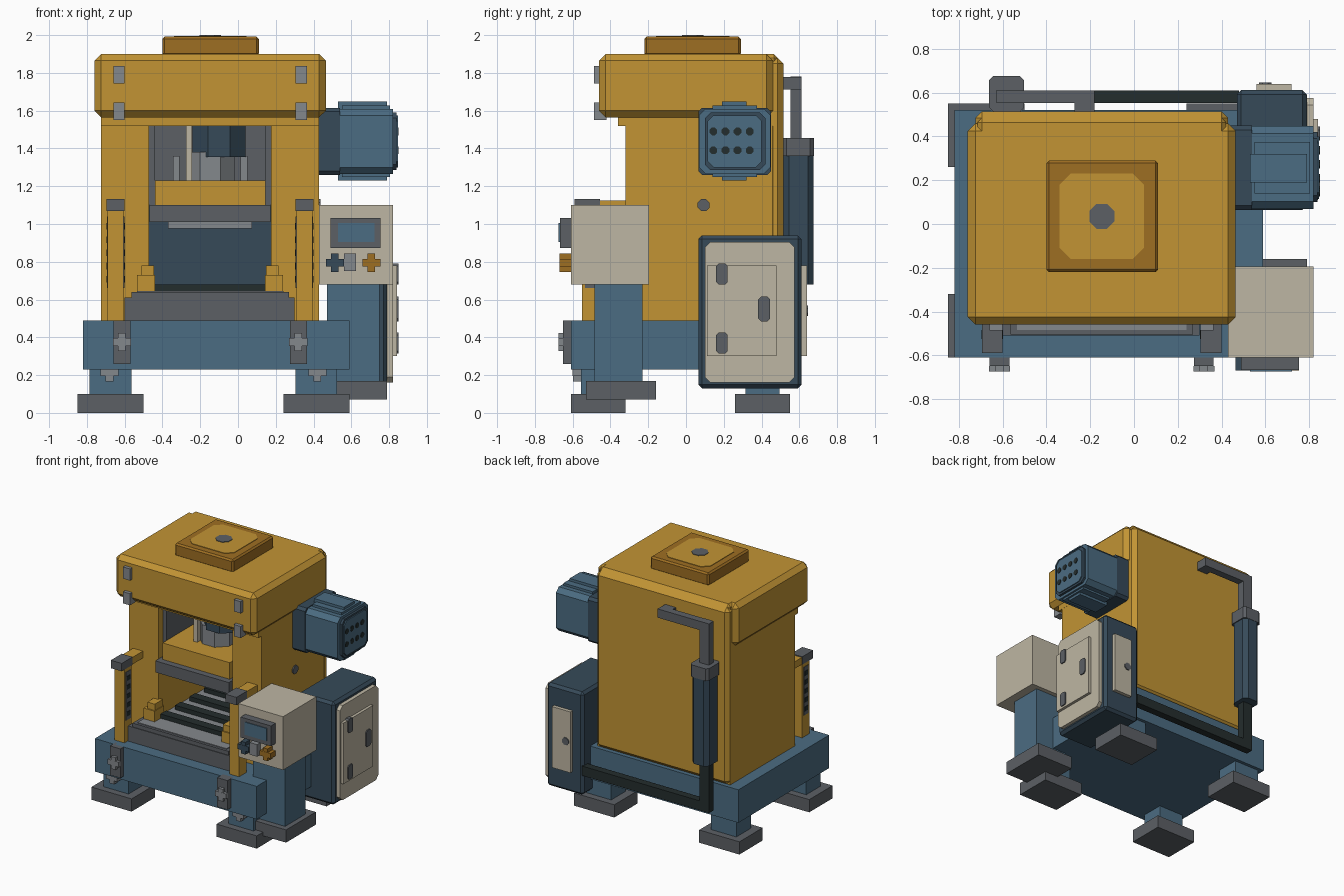
import bpy, bmesh, math
from mathutils import Matrix, Vector

cube = bpy.data.objects.get("Cube")
if cube:
    bpy.data.objects.remove(cube, do_unlink=True)


def material(name, r, g, b):
    def lin(c):
        c /= 255
        return c / 12.92 if c <= 0.04045 else ((c + 0.055) / 1.055) ** 2.4
    col = (lin(r), lin(g), lin(b), 1)
    m = bpy.data.materials.new(name)
    m.use_nodes = True
    m.diffuse_color = col
    m.node_tree.nodes["Principled BSDF"].inputs["Base Color"].default_value = col
    return m


ORANGE = material("machine orange", 194, 148, 52)
BRONZE = material("dark orange", 158, 110, 34)
BLUE = material("steel blue", 75, 108, 130)
NAVY = material("dark blue", 54, 74, 89)
GREY = material("dark grey", 92, 96, 101)
SILVER = material("light grey", 132, 136, 140)
BEIGE = material("beige", 190, 182, 163)
BLACK = material("near black", 36, 45, 45)


def finish(name, bm, mat):
    me = bpy.data.meshes.new(name)
    bm.to_mesh(me)
    bm.free()
    me.materials.append(mat)
    ob = bpy.data.objects.new(name, me)
    bpy.context.collection.objects.link(ob)
    return ob


def box(name, mat, x0, x1, y0, y1, z0, z1, bevel=0, axis=None):
    """Box from its limits; bevels all edges, or only those along one axis."""
    bm = bmesh.new()
    bmesh.ops.create_cube(bm, size=1)
    for v in bm.verts:
        v.co = Vector((x0 + (v.co.x + .5) * (x1 - x0), y0 + (v.co.y + .5) * (y1 - y0),
                       z0 + (v.co.z + .5) * (z1 - z0)))
    if bevel:
        edges = [e for e in bm.edges if axis is None or
                 abs((e.verts[0].co - e.verts[1].co)[axis]) > 1e-5]
        bmesh.ops.bevel(bm, geom=edges, offset=bevel, segments=1, affect='EDGES')
    return finish(name, bm, mat)


def prism(name, mat, centre, r, length, axis='z', sides=8):
    """Regular prism centred on a point, flats facing the axes."""
    bm = bmesh.new()
    bmesh.ops.create_cone(bm, cap_ends=True, segments=sides, radius1=r, radius2=r, depth=length)
    rot = Matrix.Rotation(math.pi / sides, 4, 'Z')
    if axis == 'x':
        rot = Matrix.Rotation(math.pi / 2, 4, 'Y') @ rot
    elif axis == 'y':
        rot = Matrix.Rotation(math.pi / 2, 4, 'X') @ rot
    bm.transform(Matrix.Translation(centre) @ rot)
    return finish(name, bm, mat)


def cross(name, mat, x, z, y0, y1, r=.048):
    """Cross-shaped hand knob facing the front."""
    w = r * .42
    box(name + "_bar", mat, x - r, x + r, y0, y1, z - w, z + w)
    box(name + "_stem", mat, x - w, x + w, y0 + .001, y1, z - r, z + r)


MID = -.148          # centre plane of the press


def pair(name, mat, x0, x1, *rest, **kw):
    """Box and its mirror image about the press centre plane."""
    box(name + "_right", mat, x0, x1, *rest, **kw)
    box(name + "_left", mat, 2 * MID - x1, 2 * MID - x0, *rest, **kw)


# Base and feet
box("base", BLUE, -.82, .59, -.61, .52, .23, .49)
for sx, cx in (("right", -.675), ("left", .415)):
    for sy, cy in (("front", -.465), ("back", .405)):
        box(f"{sy}_foot_pad_{sx}", GREY, cx - .175, cx + .175, cy - .145, cy + .145, 0, .1)
        box(f"{sy}_foot_column_{sx}", BLUE, cx - .11, cx + .11, cy - .09, cy + .09, .1, .23)
cross("foot_knob_right", SILVER, -.68, .215, -.60, -.54)
cross("foot_knob_left", SILVER, .42, .215, -.60, -.54)

# Front clamps on the base
pair("clamp", GREY, -.66, -.57, -.65, -.58, .26, .49)
cross("clamp_knob_right", SILVER, -.615, .375, -.675, -.65)
cross("clamp_knob_left", SILVER, 2 * MID + .615, .375, -.675, -.65)

# Frame: columns, back wall, head
pair("column", ORANGE, -.725, -.47, -.32, .47, .49, 1.6)
box("back_wall", ORANGE, -.725, .43, .43, .515, .49, 1.88, bevel=.03)
box("back_wall_foot", ORANGE, -.725, .43, .44, .485, .49, .55)
box("head_underside", ORANGE, -.725, .43, -.36, .47, 1.52, 1.62)
box("head", ORANGE, -.76, .465, -.46, .46, 1.565, 1.9, bevel=.035)
box("head_rear", ORANGE, -.715, .42, .3, .485, 1.6, 1.9, bevel=.02)
for i, z in enumerate((1.55, 1.745)):
    pair(f"head_bolt_{i}", SILVER, -.66, -.6, -.487, -.42, z, z + .092)
prism("side_hub", GREY, (.432, .093, 1.1), .034, .012, 'x')

# Crown on the top
box("crown", BRONZE, -.4, .11, -.22, .29, 1.89, 1.992, bevel=.012)
box("crown_inlay", ORANGE, -.34, .045, -.16, .23, 1.988, 1.996, bevel=.05, axis=2)
prism("crown_hub", GREY, (-.147, .035, 1.995), .062, .01)

# Inside of the press opening
box("inner_back_panel", NAVY, -.47, .175, .4, .432, .6, 1.1)
box("inner_upper_panel", GREY, -.47, .175, .4, .432, 1.1, 1.52)
pair("slide_guide", GREY, -.475, -.44, -.26, .2, 1.1, 1.52)
box("ram", ORANGE, -.44, .145, -.31, .25, 1.1, 1.23)
box("ram_plate", GREY, -.468, .172, -.36, .3, 1.01, 1.1)
box("ram_tool", SILVER, -.37, .075, -.26, .2, .975, 1.01)
prism("ram_rod", SILVER, (-.147, -.03, 1.3), .14, .16)
prism("ram_cylinder", NAVY, (-.1, -.03, 1.44), .152, .17)
pair("ram_guide_rod", SILVER, -.345, -.31, -.06, .0, 1.22, 1.36)
box("ram_feed_pipe", BEIGE, -.275, -.243, -.16, -.12, 1.22, 1.52)

# Bed with rails and stop blocks
box("bed", GREY, -.6, .3, -.51, .42, .49, .61)
box("bed_step", GREY, -.565, .27, -.505, .42, .6, .64)
box("bed_plate", SILVER, -.535, .24, -.485, .4, .638, .646)
for i in range(4):
    y = -.3 + .18 * i
    box(f"bed_rail_{i}", BLACK, -.44, .145, y - .035, y + .035, .64, .68)
pair("stop_block", ORANGE, -.535, -.44, -.41, -.29, .64, .73)
pair("stop_block_top", ORANGE, -.51, -.445, -.4, -.3, .73, .78)

# Guard posts in front of the columns
pair("guard_post", ORANGE, -.69, -.605, -.55, -.46, .49, 1.08)
pair("guard_arm", ORANGE, -.69, -.605, -.47, -.31, 1.07, 1.125)
pair("guard_cap", GREY, -.695, -.6, -.59, -.455, 1.07, 1.132)
pair("guard_strip", GREY, -.694, -.601, -.535, -.475, .66, 1.04)
for i in range(5):
    z = .69 + .07 * i
    pair(f"guard_sensor_{i}", BLACK, -.697, -.598, -.525, -.485, z, z + .035)

# Control console on its pedestal
box("pedestal_pad", GREY, .47, .79, -.53, -.16, .07, .17)
box("pedestal", BLUE, .47, .75, -.485, -.23, .17, .68)
box("console", BEIGE, .43, .82, -.61, -.195, .68, 1.1)
box("screen_frame", GREY, .49, .755, -.668, -.61, .872, 1.032)
box("screen", BLUE, .53, .722, -.674, -.665, .905, 1.005)
cross("blue_knob", NAVY, .513, .795, -.67, -.61)
cross("orange_knob", BRONZE, .706, .795, -.67, -.61)
box("key_switch", SILVER, .56, .625, -.655, -.61, .75, .845)

# Electrical cabinet
box("cabinet", NAVY, .47, .79, .065, .612, .13, .94, bevel=.02)
box("cabinet_door", BEIGE, .76, .82, .1, .575, .16, .905, bevel=.03, axis=0)
box("door_panel", BEIGE, .815, .842, .11, .48, .3, .78)
box("cabinet_back_panel", BEIGE, .56, .72, .6, .64, .3, .78)
prism("back_panel_handle", GREY, (.6, .64, .54), .03, .014, 'y')
for i, z in enumerate((.37, .735)):
    box(f"door_hinge_{i}", GREY, .82, .85, .16, .22, z - .055, z + .055, bevel=.012, axis=0)
box("door_handle", GREY, .82, .85, .382, .445, .485, .615, bevel=.015, axis=0)

# Side motor
box("motor_mount", NAVY, .42, .54, .065, .45, 1.26, 1.615, bevel=.02, axis=0)
box("motor_body", BLUE, .53, .82, .068, .448, 1.265, 1.61, bevel=.035, axis=0)
box("motor_fin", BLUE, .53, .79, .19, .32, 1.23, 1.648)
box("motor_fin_wide", BLUE, .55, .805, .14, .375, 1.25, 1.628)
box("motor_end", NAVY, .815, .838, .1, .42, 1.285, 1.59, bevel=.03, axis=0)
box("motor_end_cover", BLUE, .838, .846, .115, .4, 1.3, 1.575, bevel=.03, axis=0)
for i in range(4):
    for j, z in enumerate((1.39, 1.49)):
        prism(f"motor_vent_{i}_{j}", BLACK, (.845, .145 + .064 * i, z), .022, .01, 'x')

# Hydraulic accumulator and pipes on the back
box("accumulator", NAVY, -.655, -.51, .515, .675, .68, 1.37, bevel=.03, axis=2)
box("accumulator_collar", GREY, -.662, -.502, .512, .677, 1.36, 1.455, bevel=.02, axis=2)
box("upper_pipe_riser", GREY, -.628, -.545, .552, .612, 1.45, 1.78)
box("upper_pipe_run", GREY, -.6, -.18, .553, .611, 1.71, 1.779)
box("upper_pipe_inlet", GREY, -.272, -.18, .5, .611, 1.711, 1.778)
box("hose_riser", BLACK, -.628, -.545, .552, .612, .29, .69)
box("hose_run", BLACK, -.6, .48, .553, .611, .29, .365)
